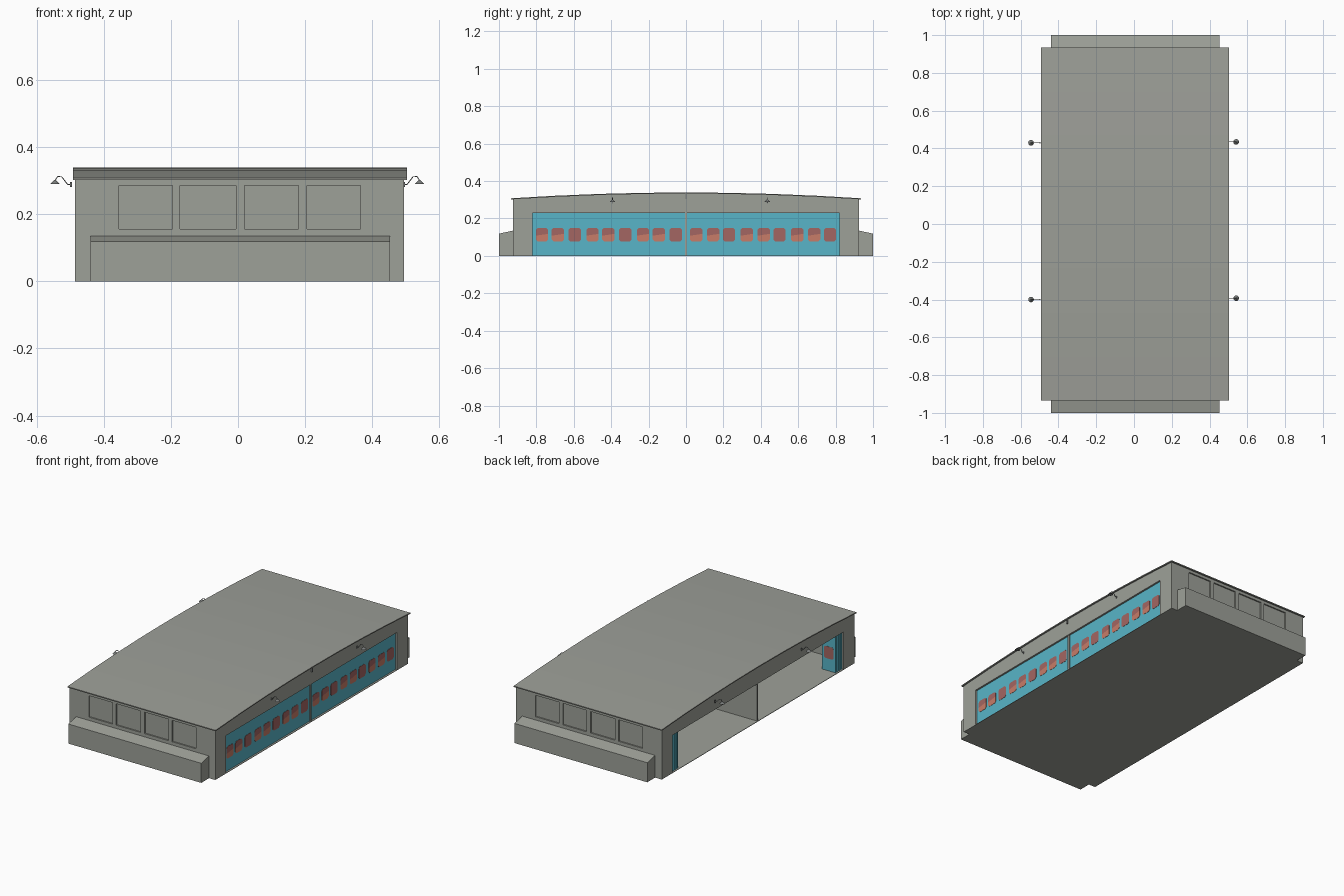
import bpy, bmesh, math
from mathutils import Vector

if "Cube" in bpy.data.objects:
    bpy.data.objects.remove(bpy.data.objects["Cube"])


def material(name, rgb):
    m = bpy.data.materials.new(name)
    lin = [(c / 255 / 12.92) if c < 11 else ((c / 255 + 0.055) / 1.055) ** 2.4 for c in rgb]
    m.diffuse_color = (*lin, 1)
    m.use_nodes = True
    m.node_tree.nodes["Principled BSDF"].inputs["Base Color"].default_value = m.diffuse_color
    return m


WALL = material("wall_grey", (158, 161, 153))
ROOF = material("roof_grey", (157, 159, 152))
TEAL = material("door_teal", (88, 181, 200))
RED = material("pane_dark_red", (164, 102, 98))
ORANGE = material("pane_orange", (200, 124, 104))
DARK = material("lamp_grey", (120, 123, 122))


def prism(name, pts, axis, a, b, mat):
    """Extrude a 2D outline along an axis ('x': pts are y,z; 'y': pts are x,z)."""
    def place(p, t):
        return (t, p[0], p[1]) if axis == 'x' else (p[0], t, p[1])
    bm = bmesh.new()
    lo = [bm.verts.new(place(p, a)) for p in pts]
    hi = [bm.verts.new(place(p, b)) for p in pts]
    bm.faces.new(lo)
    bm.faces.new(hi[::-1])
    n = len(pts)
    for i in range(n):
        j = (i + 1) % n
        bm.faces.new((lo[j], lo[i], hi[i], hi[j]))
    bmesh.ops.recalc_face_normals(bm, faces=bm.faces)
    me = bpy.data.meshes.new(name)
    bm.to_mesh(me)
    bm.free()
    me.materials.append(mat)
    ob = bpy.data.objects.new(name, me)
    bpy.context.collection.objects.link(ob)
    return ob


def box(name, x0, x1, y0, y1, z0, z1, mat):
    return prism(name, [(y0, z0), (y1, z0), (y1, z1), (y0, z1)], 'x', x0, x1, mat)


def roof_z(y):
    return 0.308 + 0.031 * (1 - (y / 0.935) ** 2)


X0, X1, YW = -0.485, 0.495, 0.925
ARC = [-1 + i / 4 for i in range(9)]

# Shallow arched roof slab
top = [(t * 0.935, roof_z(t * 0.935)) for t in ARC]
under = [(y, z - 0.006) for y, z in reversed(top)]
prism("roof", top + under, 'x', -0.492, 0.504, ROOF)

# Floor
box("floor", X0, X1, -YW, YW, 0, 0.003, WALL)

# Long side walls with one wide opening each
eave = [(t * YW, roof_z(t * YW) - 0.004) for t in reversed(ARC)]
outline = [(-YW, 0), (-0.82, 0), (-0.82, 0.23), (0.82, 0.23), (0.82, 0), (YW, 0)] + eave
prism("left_wall", outline, 'x', X0, X0 + 0.015, WALL)
prism("right_wall", outline, 'x', X1 - 0.015, X1, WALL)

# Partition in the middle, ending in a post on both sides
box("partition", X0 + 0.004, X1 - 0.004, -0.005, 0.005, 0, 0.333, WALL)
box("eave_bracket", X1, 0.502, -0.004, 0.004, 0.305, 0.333, DARK)

# End walls with four recessed windows, and lean-to annexes
WINDOWS = [(-0.355, -0.195), (-0.172, -0.006), (0.02, 0.18), (0.205, 0.365)]
for s, side in ((-1, "front"), (1, "back")):
    box(side + "_wall", X0, X1, s * 0.91, s * 0.917, 0, 0.305, WALL)
    box(side + "_wall_lower", X0, X1, s * 0.917, s * YW, 0, 0.155, WALL)
    box(side + "_wall_upper", X0, X1, s * 0.917, s * YW, 0.285, 0.305, WALL)
    edges = [X0] + [v for w in WINDOWS for v in w] + [X1]
    for i in range(0, len(edges), 2):
        box(side + "_wall_pier", edges[i], edges[i + 1], s * 0.917, s * YW, 0.155, 0.285, WALL)
    prism(side + "_annex", [(s * 0.92, 0), (s, 0), (s, 0.119), (s * 0.92, 0.136)],
          'x', -0.44, 0.453, WALL)


# Chamfered door pane, optionally with an orange lower half
def pane(u, axis, a, b, two_tone):
    w, c, z0, z1 = 0.033, 0.01, 0.077, 0.15
    low = [(u - w, z0 + c), (u - w + c, z0), (u + w - c, z0), (u + w, z0 + c)]
    if two_tone:
        mid = [(u + w, 0.118), (u - w, 0.108)]
        prism("pane_lower", low + mid, axis, a, b, ORANGE)
        low = mid[::-1]
    high = [(u + w, z1 - c), (u + w - c, z1), (u - w + c, z1), (u - w, z1 - c)]
    prism("pane", low + high, axis, a, b, RED)


# Closed folding doors on the right, nine panes per leaf
for s in (-1, 1):
    box("closed_door", 0.478, 0.484, s * 0.006, s * 0.82, 0.003, 0.23, TEAL)
CENTRES = [0.055, 0.145, 0.23, 0.325, 0.415, 0.50, 0.595, 0.685, 0.77]
row = [-c for c in reversed(CENTRES)] + CENTRES
for i, y in enumerate(row):
    pane(y, 'x', 0.4765, 0.4855, i % 3 != 2)

# Open doors on the left, folded into stacks at both ends
for s in (-1, 1):
    for k in range(6):
        y = s * (0.815 - k * 0.011)
        box("folded_door_panel", -0.475, -0.385, y - 0.003, y + 0.003, 0.003, 0.23, TEAL)
        pane(-0.43, 'y', y - 0.0038, y + 0.0038, k % 3 != 2)
        if k < 5:
            xf = -0.475 if k % 2 else -0.391
            box("fold_hinge", xf, xf + 0.006, y, y - s * 0.011, 0.003, 0.23, TEAL)


# Gooseneck lamps under the eaves
def lamp(s, xs, y):
    base = xs - 0.042
    path = [(base - 0.004, 0.288), (base + 0.004, 0.288), (base + 0.012, 0.298),
            (base + 0.022, 0.311), (base + 0.034, 0.312), (xs, 0.300)]
    cu = bpy.data.curves.new("lamp_arm", 'CURVE')
    cu.dimensions = '3D'
    cu.bevel_depth = 0.0016
    cu.bevel_resolution = 1
    cu.use_fill_caps = True
    sp = cu.splines.new('POLY')
    sp.points.add(len(path) - 1)
    for p, (x, z) in zip(sp.points, path):
        p.co = (s * x, y, z, 1)
    arm = bpy.data.objects.new("lamp_arm", cu)
    cu.materials.append(DARK)
    bpy.context.collection.objects.link(arm)
    bpy.ops.object.select_all(action='DESELECT')
    arm.select_set(True)
    bpy.context.view_layer.objects.active = arm
    bpy.ops.object.convert(target='MESH')
    box("lamp_wall_plate", s * (base - 0.009), s * (base - 0.002),
        y - 0.003, y + 0.003, 0.281, 0.296, DARK)
    bpy.ops.mesh.primitive_cone_add(vertices=12, radius1=0.015, radius2=0.003, depth=0.012,
                                    location=(s * xs, y, 0.295))
    shade = bpy.context.object
    shade.name = "lamp_shade"
    shade.data.materials.append(DARK)
    bpy.ops.object.shade_smooth_by_angle(angle=math.radians(40))


for s, xs, y in ((-1, 0.545, 0.43), (-1, 0.545, -0.40), (1, 0.541, 0.435), (1, 0.541, -0.393)):
    lamp(s, xs, y)
